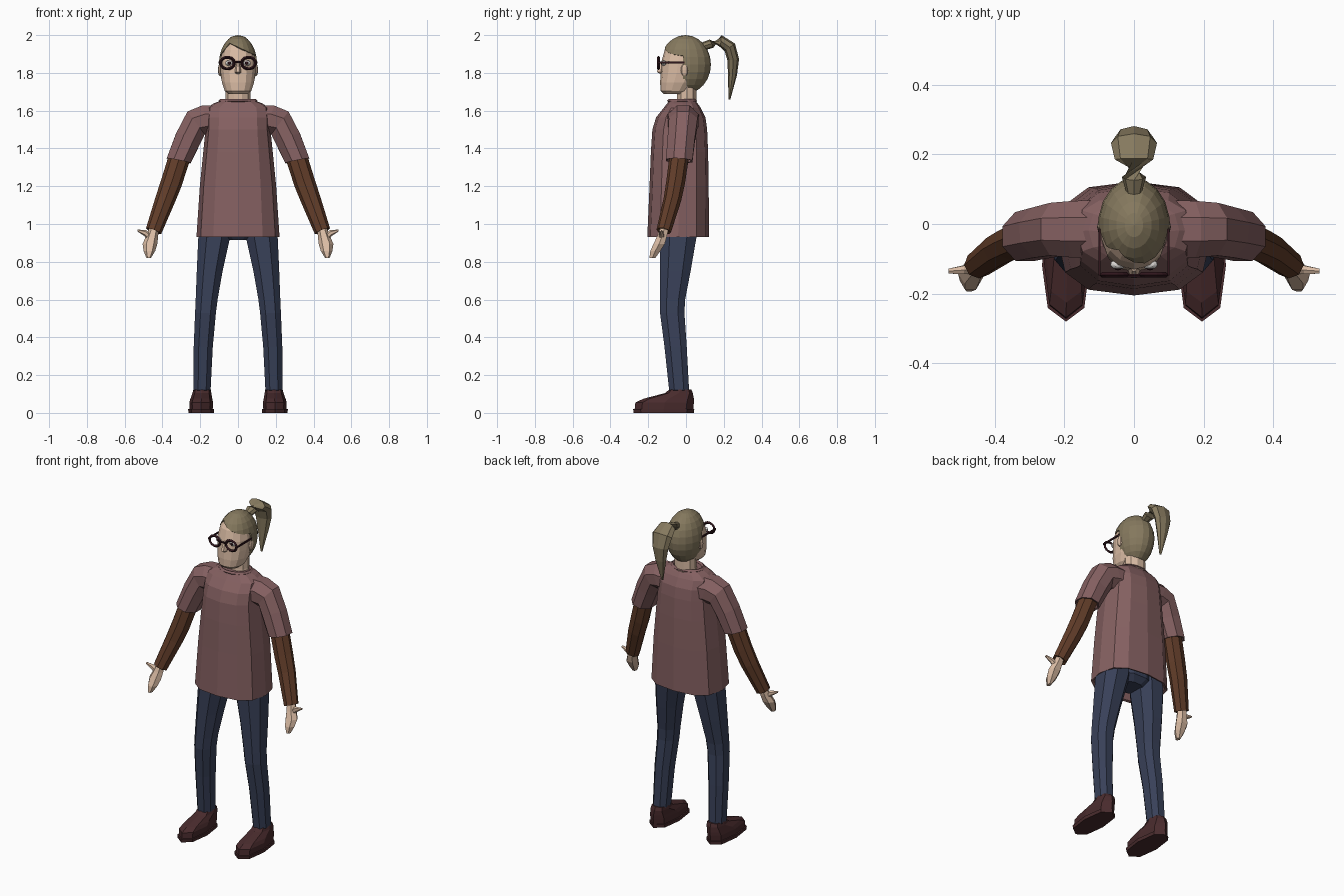
import bpy, bmesh, math
from mathutils import Vector, Matrix

if "Cube" in bpy.data.objects:
    bpy.data.objects.remove(bpy.data.objects["Cube"])


def material(name, color):
    m = bpy.data.materials.new(name)
    m.diffuse_color = (*color, 1)
    m.use_nodes = True
    m.node_tree.nodes["Principled BSDF"].inputs["Base Color"].default_value = m.diffuse_color
    return m


SHIRT = material("dusty_rose", (0.235, 0.118, 0.120))
ARM = material("brown_sleeve", (0.120, 0.046, 0.022))
JEANS = material("denim_blue", (0.040, 0.052, 0.098))
SHOE = material("dark_maroon", (0.066, 0.024, 0.026))
SKIN = material("skin", (0.70, 0.50, 0.37))
HAIR = material("dull_blond", (0.235, 0.190, 0.112))
FRAME = material("frame_dark", (0.030, 0.008, 0.012))
WHITE = material("eye_white", (0.75, 0.72, 0.70))


def finish(name, bm, mat, mirror=False):
    bmesh.ops.recalc_face_normals(bm, faces=bm.faces)
    me = bpy.data.meshes.new(name)
    bm.to_mesh(me)
    bm.free()
    me.materials.append(mat)
    ob = bpy.data.objects.new(name, me)
    bpy.context.collection.objects.link(ob)
    if mirror:
        ob.modifiers.new("mirror", 'MIRROR').use_mirror_merge = False
    return ob


def loft(name, mat, rings, n=8, power=1.0, mirror=False, phase=0.0):
    """Skin through rings: (centre, side radius, depth radius, optional direction)."""
    bm = bmesh.new()
    loops = []
    for r in rings:
        c, rx, ry = Vector(r[0]), r[1], r[2]
        d = Vector(r[3] if len(r) > 3 else (0, 0, 1)).normalized()
        v = Vector((0, 1, 0))
        v = (v - d * v.dot(d)).normalized()
        u = v.cross(d)
        loop = []
        for i in range(n):
            a = 2 * math.pi * (i + phase) / n
            ca, sa = math.cos(a), math.sin(a)
            px = math.copysign(abs(ca) ** power, ca) * rx
            py = math.copysign(abs(sa) ** power, sa) * ry
            loop.append(bm.verts.new(c + u * px + v * py))
        loops.append(loop)
    for a, b in zip(loops, loops[1:]):
        for i in range(n):
            j = (i + 1) % n
            bm.faces.new((a[i], a[j], b[j], b[i]))
    bm.faces.new(loops[0])
    bm.faces.new(loops[-1])
    return finish(name, bm, mat, mirror)


def stack(name, mat, rows, **kw):
    """Upright loft from rows of (z, centre x, front y, back y, half width)."""
    rings = [((x, (f + b) / 2, z), w, (b - f) / 2) for z, x, f, b, w in rows]
    return loft(name, mat, rings, **kw)


def ellipsoid(name, mat, c, r, seg=10, rows=6, mirror=False):
    bm = bmesh.new()
    bmesh.ops.create_uvsphere(bm, u_segments=seg, v_segments=rows, radius=1)
    bmesh.ops.transform(bm, matrix=Matrix.Translation(c) @ Matrix.Diagonal((*r, 1)), verts=bm.verts)
    return finish(name, bm, mat, mirror)


def hoop(name, mat, c, ra, rb, thick, plane, n=14, mirror=False):
    """Closed ring with a square section, lying in the 'xz' or 'xy' plane."""
    bm = bmesh.new()
    loops = []
    for i in range(n):
        a = 2 * math.pi * i / n
        loop = []
        for k in range(4):
            t = math.pi / 2 * k
            o, h = thick * math.cos(t), thick * math.sin(t)
            p, q = (ra + o) * math.cos(a), (rb + o) * math.sin(a)
            loop.append(bm.verts.new(Vector(c) + Vector((p, h, q) if plane == 'xz' else (p, q, h))))
        loops.append(loop)
    for i in range(n):
        a, b = loops[i], loops[(i + 1) % n]
        for k in range(4):
            bm.faces.new((a[k], a[(k + 1) % 4], b[(k + 1) % 4], b[k]))
    return finish(name, bm, mat, mirror)


# Shirt body, turned in at the hem
stack("shirt_body", SHIRT, [
    (1.00, 0, -.17, .09, .185), (.935, 0, -.192, .108, .205), (.93, 0, -.205, .122, .22),
    (1.20, 0, -.193, .120, .202), (1.38, 0, -.186, .117, .184), (1.50, 0, -.178, .112, .172),
    (1.565, 0, -.158, .103, .170), (1.615, 0, -.118, .078, .165), (1.638, 0, -.10, .062, .13),
    (1.65, 0, -.092, .052, .10)], n=12, power=.75)
hoop("collar", SHIRT, (0, -.02, 1.652), .094, .072, .010, 'xy', 14)

# Short sleeves, turned in at the cuff
down = (.42, -.1, -.9)
loft("short_sleeve", SHIRT, [
    ((.10, -.015, 1.545), .09, .09, (1, 0, -.1)),
    ((.165, -.015, 1.55), .088, .088, (1, 0, -.35)),
    ((.222, -.015, 1.535), .082, .082, (.8, 0, -.6)),
    ((.265, -.025, 1.45), .075, .078, down),
    ((.314, -.036, 1.335), .070, .076, (.2, -.05, -1)),
    ((.314, -.036, 1.337), .060, .064, (.2, -.05, -1)),
    ((.305, -.034, 1.37), .056, .060, (.2, -.05, -1))], n=8, mirror=True, phase=.5)

# Long undersleeves
loft("long_sleeve", ARM, [
    ((.295, -.03, 1.40), .058, .052, down),
    ((.352, -.055, 1.22), .057, .050, down),
    ((.385, -.072, 1.13), .053, .047, (.35, -.2, -.9)),
    ((.447, -.118, .962), .043, .039, (.35, -.2, -.9)),
    ((.446, -.117, .966), .032, .030, (.35, -.2, -.9))], n=8, mirror=True)

# Hands and thumbs
loft("hand", SKIN, [
    ((.444, -.114, .98), .026, .026),
    ((.455, -.127, .935), .032, .030),
    ((.466, -.142, .895), .039, .034),
    ((.469, -.162, .858), .031, .031),
    ((.473, -.178, .82), .012, .018)], n=6, mirror=True)
loft("thumb", SKIN, [
    ((.462, -.128, .925), .020, .016, (1, 0, .4)),
    ((.492, -.132, .952), .016, .014, (1, 0, .4)),
    ((.532, -.135, .966), .005, .008, (1, 0, .1))], n=6, mirror=True)

# Trousers
stack("hips", JEANS, [
    (.915, 0, -.10, .03, .08), (.95, 0, -.13, .06, .15), (1.08, 0, -.13, .06, .15)], n=10)
stack("trouser_leg", JEANS, [
    (.115, .190, -.085, .012, .042), (.12, .190, -.093, .020, .048),
    (.35, .184, -.118, .008, .054), (.53, .172, -.142, -.004, .059),
    (.60, .166, -.142, .000, .062), (.75, .150, -.143, .030, .073),
    (.93, .126, -.144, .062, .090), (1.02, .115, -.13, .06, .085)],
    n=8, power=.85, mirror=True, phase=.5)

# Shoes with a wider sole
stack("shoe_sole", SHOE, [
    (0, .195, -.277, .042, .067), (.02, .195, -.280, .044, .069)], n=8, power=.8, mirror=True)
stack("shoe_upper", SHOE, [
    (.018, .195, -.272, .038, .061), (.055, .195, -.268, .042, .063), (.075, .194, -.225, .042, .058),
    (.105, .191, -.11, .036, .050), (.125, .190, -.088, .028, .046)], n=8, power=.8, mirror=True)

# Neck, head, nose and ears
stack("neck", SKIN, [(1.60, 0, -.055, .06, .075), (1.66, 0, -.05, .058, .066),
                     (1.74, 0, -.05, .058, .064)], n=10)
stack("head", SKIN, [
    (1.688, 0, -.118, -.01, .052), (1.705, 0, -.135, .022, .072), (1.75, 0, -.137, .062, .087),
    (1.80, 0, -.134, .095, .094), (1.86, 0, -.130, .108, .096), (1.92, 0, -.113, .104, .085),
    (1.96, 0, -.084, .078, .062), (1.985, 0, -.05, .045, .035)], n=14, power=.9, phase=.5)
stack("nose", SKIN, [
    (1.795, 0, -.140, -.11, .012), (1.805, 0, -.158, -.11, .017), (1.86, 0, -.136, -.11, .009)], n=6)
ellipsoid("ear", SKIN, (.096, -.008, 1.815), (.010, .020, .033), 8, 6, True)

# Hair cap, with the face opening cut along a side parting
bm = bmesh.new()
bmesh.ops.create_uvsphere(bm, u_segments=18, v_segments=12, radius=1)
bmesh.ops.transform(bm, matrix=Matrix.Translation((0, -.003, 1.845)) @ Matrix.Diagonal((.103, .135, .155, 1)),
                    verts=bm.verts)
PART_X, PART_Z, RIGHT, LEFT, EDGE_Y = -.045, 1.958, .47, 1.3, -.015
part = (PART_X, 0, PART_Z)
for co, no in ((part, (RIGHT, 0, 1)), (part, (-LEFT, 0, 1)), ((0, EDGE_Y, 0), (0, 1, 0))):
    bmesh.ops.bisect_plane(bm, geom=bm.verts[:] + bm.edges[:] + bm.faces[:], plane_co=co, plane_no=no)


def in_face_opening(f):
    c = f.calc_center_median()
    dx = c.x - PART_X
    return c.y < EDGE_Y and c.z < PART_Z - (RIGHT * dx if dx > 0 else -LEFT * dx)


bmesh.ops.delete(bm, geom=[f for f in bm.faces if in_face_opening(f)], context='FACES')
cap = finish("hair_cap", bm, HAIR)
thick = cap.modifiers.new("thickness", 'SOLIDIFY')
thick.thickness, thick.offset = .008, -1

# Ponytail
loft("ponytail", HAIR, [
    ((0, .09, 1.94), .022, .022, (0, .9, .3)),
    ((0, .135, 1.955), .035, .024, (0, .9, .4)),
    ((0, .185, 1.968), .055, .032, (0, 1, -.1)),
    ((0, .232, 1.935), .066, .034, (0, .6, -.8)),
    ((0, .250, 1.87), .054, .031, (0, .1, -1)),
    ((0, .246, 1.79), .036, .024, (0, -.1, -1)),
    ((0, .230, 1.66), .006, .005, (0, -.1, -1))], n=8)

# Eyes
ellipsoid("eye", WHITE, (.046, -.116, 1.852), (.023, .014, .015), 10, 6, True)
ellipsoid("pupil", FRAME, (.046, -.129, 1.852), (.009, .004, .009), 8, 6, True)

# Glasses: rims, bridge and side arms
hoop("glasses_rim", FRAME, (.056, -.146, 1.852), .036, .031, .008, 'xz', 14, True)
loft("glasses_bridge", FRAME, [
    ((-.024, -.148, 1.858), .006, .006, (1, 0, 0)),
    ((.024, -.148, 1.858), .006, .006, (1, 0, 0))], n=6)
bm = bmesh.new()
bmesh.ops.create_cube(bm, size=1)
bmesh.ops.transform(bm, matrix=Matrix.Translation((.099, -.078, 1.856)) @ Matrix.Diagonal((.006, .14, .010, 1)),
                    verts=bm.verts)
finish("glasses_arm", bm, FRAME, True)
